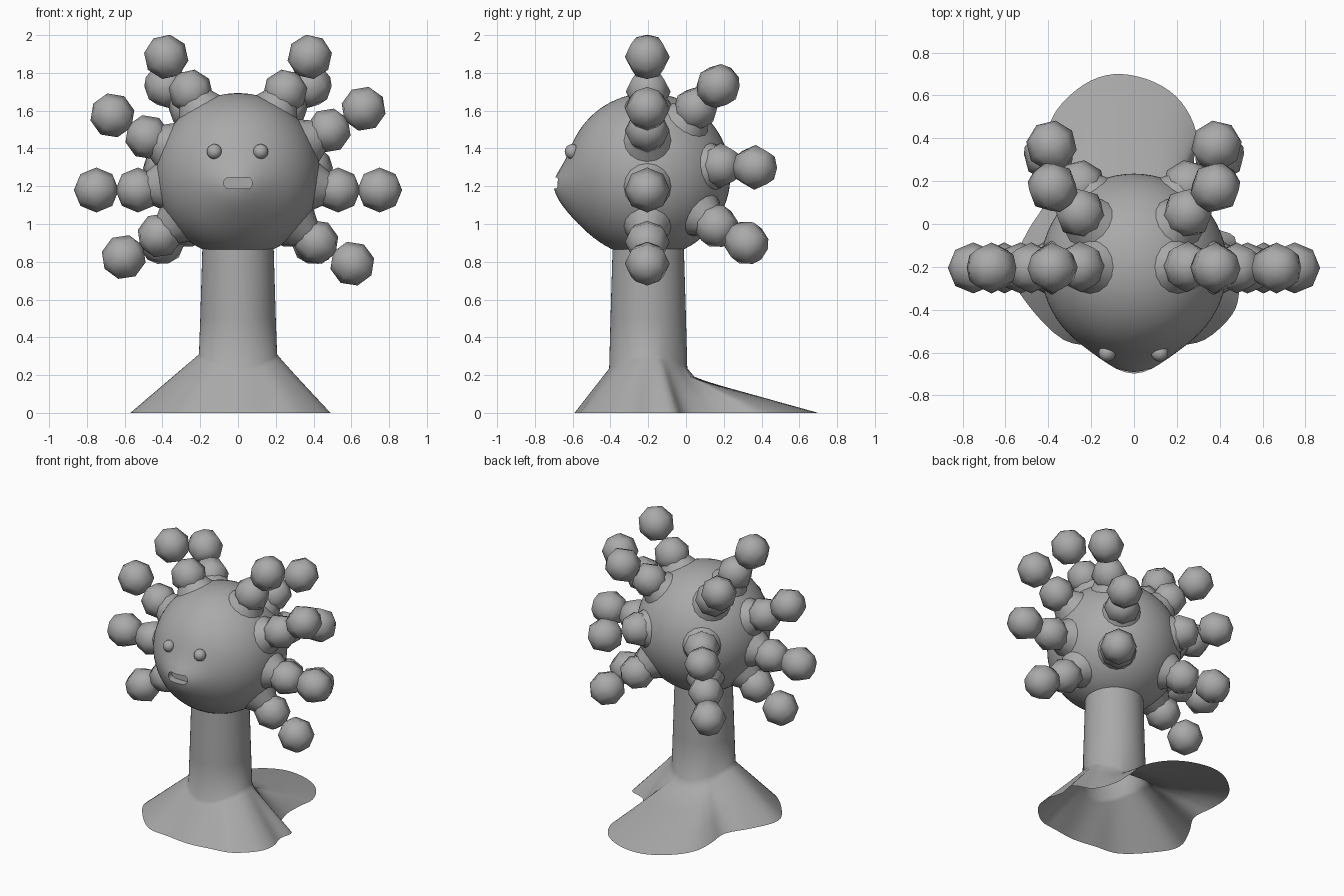
import bpy, bmesh, math
from mathutils import Vector

if "Cube" in bpy.data.objects:
    bpy.data.objects.remove(bpy.data.objects["Cube"], do_unlink=True)

clay = bpy.data.materials.new("clay_grey")
clay.use_nodes = True
clay.diffuse_color = (0.4, 0.4, 0.4, 1)
clay.node_tree.nodes["Principled BSDF"].inputs["Base Color"].default_value = (0.4, 0.4, 0.4, 1)

HEAD = Vector((0, -0.2, 1.258))
HEAD_R = 0.435
BALL_R = 0.119


def finish(name, bm):
    """Turn a bmesh into a smooth grey object."""
    mesh = bpy.data.meshes.new(name)
    bm.to_mesh(mesh)
    bm.free()
    mesh.materials.append(clay)
    mesh.shade_smooth()
    obj = bpy.data.objects.new(name, mesh)
    bpy.context.collection.objects.link(obj)
    return obj


def align(obj, axis):
    """Point the object's z axis along a direction."""
    obj.rotation_mode = 'QUATERNION'
    obj.rotation_quaternion = axis.to_track_quat('Z', 'Y')


def sphere(name, centre, radius, segments, rings):
    bm = bmesh.new()
    bmesh.ops.create_uvsphere(bm, u_segments=segments, v_segments=rings, radius=radius)
    obj = finish(name, bm)
    obj.location = centre
    return obj


# Head: a sphere pulled forward around the mouth, with a fuller chin
head = sphere("head", HEAD, HEAD_R, 64, 40)
for v in head.data.vertices:
    if v.co.y < 0:
        dz = v.co.z + 0.06
        spread = 0.012 if dz > 0 else 0.03
        v.co.y -= 0.07 * math.exp(-v.co.x ** 2 / 0.025 - dz ** 2 / spread)

# Mouth slot: rounded cutter applied to the head
bm = bmesh.new()
bmesh.ops.create_cube(bm, size=1)
bmesh.ops.scale(bm, vec=(0.15, 0.1, 0.06), verts=bm.verts)
ends = [e for e in bm.edges if abs((e.verts[0].co - e.verts[1].co).y) > 0.05]
bmesh.ops.bevel(bm, geom=ends, offset=0.028, segments=5, profile=0.5, affect='EDGES')
cutter = finish("mouth_cutter", bm)
cutter.location = (0, -0.69, 1.217)
cutter.hide_render = True
slot = head.modifiers.new("mouth_slot", 'BOOLEAN')
slot.object = cutter
slot.solver = 'EXACT'
bpy.context.view_layer.objects.active = head
head.select_set(True)
bpy.ops.object.modifier_apply(modifier="mouth_slot")
bpy.data.objects.remove(cutter, do_unlink=True)
bpy.ops.object.shade_smooth_by_angle(angle=math.radians(40))

# Eyes
for side, x in (("left", 0.12), ("right", -0.125)):
    sphere(side + "_eye", (x, -0.602, 1.383), 0.04, 20, 12)

# Hair: strands of two beads, inner then outer, for the left side
strands = {
    "crown": ((0.25, -0.2, 1.70), (0.38, -0.205, 1.885)),
    "upper": ((0.48, -0.205, 1.495), (0.665, -0.205, 1.61)),
    "middle": ((0.53, -0.205, 1.18), (0.75, -0.205, 1.18)),
    "lower": ((0.415, -0.205, 0.905), (0.605, -0.205, 0.79)),
    "back_upper": ((0.25, 0.05, 1.61), (0.38, 0.17, 1.73)),
    "back_middle": ((0.25, 0.18, 1.31), (0.385, 0.365, 1.30)),
    "back_lower": ((0.27, 0.16, 0.99), (0.40, 0.32, 0.90)),
}
right_shift = {"upper": -0.035, "lower": 0.035}

for strand, beads in strands.items():
    for side, sign in (("left", 1), ("right", -1)):
        inner, outer = (Vector((p[0] * sign, p[1], p[2])) for p in beads)
        if sign < 0:
            inner.z += right_shift.get(strand, 0)
            outer.z += right_shift.get(strand, 0)
        name = f"{side}_{strand}_hair"
        for bead, centre in (("_inner", inner), ("_outer", outer)):
            align(sphere(name + bead, centre, BALL_R, 8, 4), outer - inner)
        # flared root joining the strand to the head
        out = (inner - HEAD).normalized()
        bm = bmesh.new()
        bmesh.ops.create_cone(bm, segments=16, radius1=0.135, radius2=0.08, depth=0.09)
        root = finish(name + "_root", bm)
        root.location = HEAD + out * (HEAD_R + 0.01)
        align(root, out)

# Neck and spreading skirt: an open shell lofted from the floor outline
outline = [
    (0.49, -0.3), (0.46, -0.18), (0.47, -0.06), (0.34, 0.0), (0.28, 0.15), (0.28, 0.3),
    (0.29, 0.43), (0.22, 0.57), (0.1, 0.66), (-0.06, 0.7), (-0.2, 0.67), (-0.33, 0.57),
    (-0.4, 0.45), (-0.41, 0.3), (-0.4, 0.13), (-0.5, -0.04), (-0.57, -0.22), (-0.5, -0.37),
    (-0.33, -0.54), (-0.15, -0.57), (0.02, -0.59), (0.18, -0.57), (0.33, -0.54), (0.46, -0.42),
]


def smooth_loop(points, steps):
    """Closed curve through the points."""
    pts = [Vector(p) for p in points]
    n = len(pts)
    loop = []
    for i in range(n):
        a, b, c, d = (pts[(i + k) % n] for k in (-1, 0, 1, 2))
        for s in range(steps):
            t = s / steps
            loop.append(0.5 * (2 * b + (c - a) * t + (2 * a - 5 * b + 4 * c - d) * t ** 2
                               + (3 * b - a - 3 * c + d) * t ** 3))
    return loop


bm = bmesh.new()
columns = []
for p in smooth_loop(outline, 4):
    ray = (p - Vector((0, -0.2))).normalized()
    shoulder = 0.235 + 0.075 * ray.x ** 2
    foot = Vector((p.x, p.y, 0))
    knee = Vector((0.207 * ray.x, -0.2 + 0.207 * ray.y, shoulder))
    # the rear lobe drops steeply below the shoulder, then runs out gently
    sag = 1 - 0.18 * max(0, ray.y) ** 2
    column = [bm.verts.new(foot)]
    for t in (0.33, 0.67, 0.93):
        q = foot.lerp(knee, t)
        column.append(bm.verts.new((q.x, q.y, q.z * sag)))
    column.append(bm.verts.new(knee))
    for r, z in ((0.2, 0.5), (0.194, 0.7), (0.188, 0.9)):
        column.append(bm.verts.new((r * ray.x, -0.2 + r * ray.y, z)))
    columns.append(column)
for i, left in enumerate(columns):
    right = columns[(i + 1) % len(columns)]
    for k in range(len(left) - 1):
        bm.faces.new((left[k], right[k], right[k + 1], left[k + 1]))
finish("neck_and_skirt", bm)
